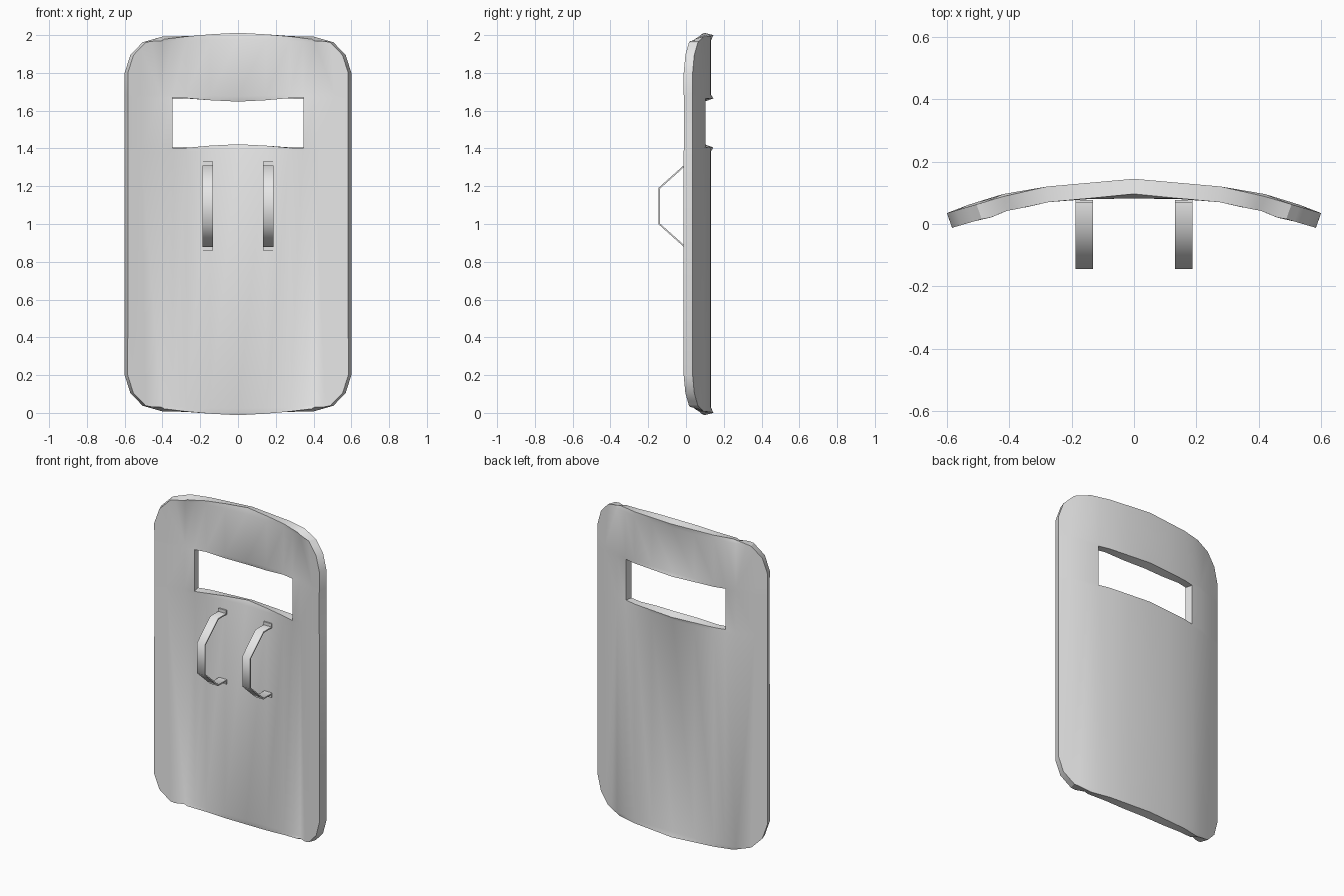
import bpy, bmesh, math
from mathutils import Vector

cube = bpy.data.objects.get("Cube")
if cube:
    bpy.data.objects.remove(cube, do_unlink=True)

GREY = (0.8, 0.8, 0.8, 1)
mat = bpy.data.materials.new("plain grey")
mat.use_nodes = True
mat.diffuse_color = GREY
mat.node_tree.nodes["Principled BSDF"].inputs["Base Color"].default_value = GREY


def lerp_profile(points, x):
    """Depth at distance x from the centre line."""
    x = abs(x)
    for (x0, y0), (x1, y1) in zip(points, points[1:]):
        if x <= x1 + 1e-5:
            return y0 + (y1 - y0) * (x - x0) / (x1 - x0)
    return points[-1][1]


def finish(bm, name, thickness, offset, angle):
    """Turn a sheet into a solid, smooth-shaded object."""
    me = bpy.data.meshes.new(name)
    bm.to_mesh(me)
    bm.free()
    ob = bpy.data.objects.new(name, me)
    bpy.context.collection.objects.link(ob)
    me.materials.append(mat)
    mod = ob.modifiers.new("thickness", 'SOLIDIFY')
    mod.thickness = thickness
    mod.offset = offset
    mod.use_even_offset = True
    bpy.ops.object.select_all(action='DESELECT')
    ob.select_set(True)
    bpy.context.view_layer.objects.active = ob
    bpy.ops.object.modifier_apply(modifier=mod.name)
    bpy.ops.object.shade_smooth_by_angle(angle=math.radians(angle))
    return ob


# Shield: rounded outline, cut into columns, window removed, then bent
BODY = [(0, 0.132), (0.15, 0.130), (0.28, 0.120), (0.42, 0.096), (0.53, 0.062), (0.6, 0.035)]
RIM = [(0, 0.145), (0.28, 0.120), (0.42, 0.088), (0.6, 0.035)]
WIN_X, WIN_Z0, WIN_Z1 = 0.353, 1.405, 1.665
corner = [(0.6, 0.2), (0.57, 0.105), (0.505, 0.038), (0.4, 0.008), (0, 0)]
quarter = corner + [(-x, z) for x, z in corner[-2::-1]]
outline = quarter + [(x, 2 - z) for x, z in reversed(quarter)]

bm = bmesh.new()
bm.faces.new([bm.verts.new((x, 0, z)) for x, z in outline])


def cut(co, normal):
    bmesh.ops.bisect_plane(bm, geom=bm.verts[:] + bm.edges[:] + bm.faces[:],
                           dist=1e-5, plane_co=co, plane_no=normal)


for x in (0, 0.15, 0.28, WIN_X, 0.42, 0.53):
    for s in ((1, -1) if x else (1,)):
        cut((x * s, 0, 0), (1, 0, 0))
for z in (0.03, WIN_Z0 - 0.02, WIN_Z0, WIN_Z1, WIN_Z1 + 0.02, 1.97):
    cut((0, 0, z), (0, 0, 1))

hole = []
for f in bm.faces:
    c = f.calc_center_median()
    if abs(c.x) < WIN_X and WIN_Z0 < c.z < WIN_Z1:
        hole.append(f)
bmesh.ops.delete(bm, geom=hole, context='FACES')
for v in bm.verts:
    v.co.y = lerp_profile(RIM if v.is_boundary else BODY, v.co.x)
bm.normal_update()
for f in bm.faces:
    if f.normal.y < 0:
        f.normal_flip()
bm.normal_update()
finish(bm, "shield_plate", 0.05, -1, 30)

# Handles: bent straps with small mounting tabs at both ends
half = [(0.073, 0.236), (0.073, 0.212), (-0.01, 0.212), (-0.141, 0.095)]
path = half + [(y, -z) for y, z in reversed(half)]
for side, name in ((1, "left_handle"), (-1, "right_handle")):
    bm = bmesh.new()
    rows = [[bm.verts.new((side * 0.16 + dx, y, 1.095 + z)) for dx in (-0.028, 0.028)]
            for y, z in path]
    for a, b in zip(rows, rows[1:]):
        bm.faces.new((a[0], a[1], b[1], b[0]))
    finish(bm, name, 0.008, 0, 50)
